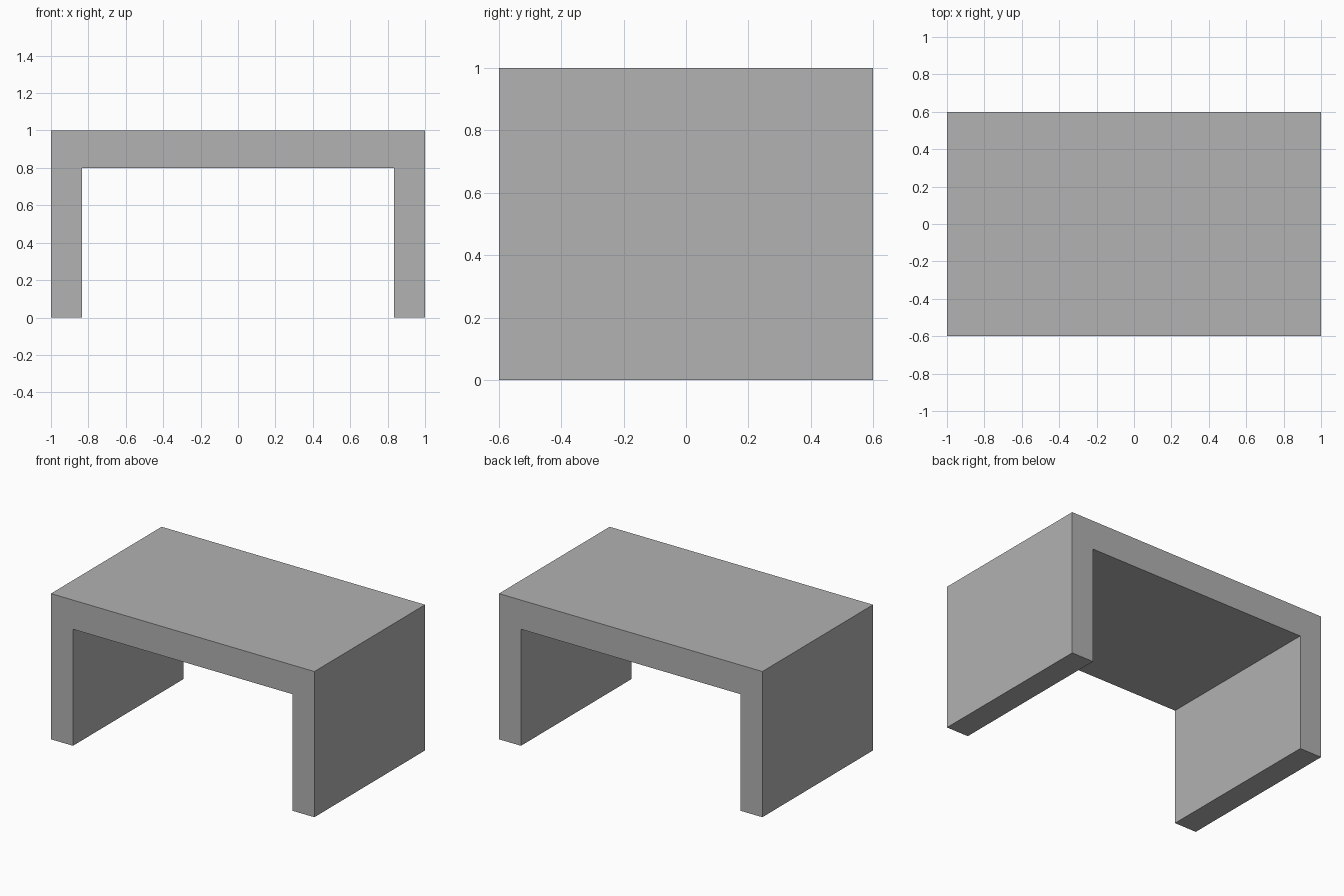
import bpy
import bmesh

cube = bpy.data.objects.get("Cube")
if cube:
    bpy.data.objects.remove(cube, do_unlink=True)

HALF_WIDTH, HALF_DEPTH, HEIGHT = 1.0, 0.6, 1.0
INNER_X, INNER_Z = 0.833, 0.8

# Single grey finish
grey = bpy.data.materials.new("plain grey")
grey.use_nodes = True
colour = (0.445, 0.445, 0.445, 1)
grey.diffuse_color = colour
grey.node_tree.nodes["Principled BSDF"].inputs["Base Color"].default_value = colour

# Table: an upside-down U profile extruded from front to back
half = [(INNER_X, INNER_Z), (INNER_X, 0), (HALF_WIDTH, 0), (HALF_WIDTH, HEIGHT)]
profile = half + [(-x, z) for x, z in reversed(half)]

bm = bmesh.new()
front = bm.faces.new([bm.verts.new((x, -HALF_DEPTH, z)) for x, z in profile])
extruded = bmesh.ops.extrude_face_region(bm, geom=[front], use_keep_orig=True)
back_verts = [g for g in extruded["geom"] if isinstance(g, bmesh.types.BMVert)]
bmesh.ops.translate(bm, vec=(0, 2 * HALF_DEPTH, 0), verts=back_verts)
bmesh.ops.recalc_face_normals(bm, faces=bm.faces)

mesh = bpy.data.meshes.new("table")
bm.to_mesh(mesh)
bm.free()
mesh.materials.append(grey)
table = bpy.data.objects.new("table", mesh)
bpy.context.collection.objects.link(table)
